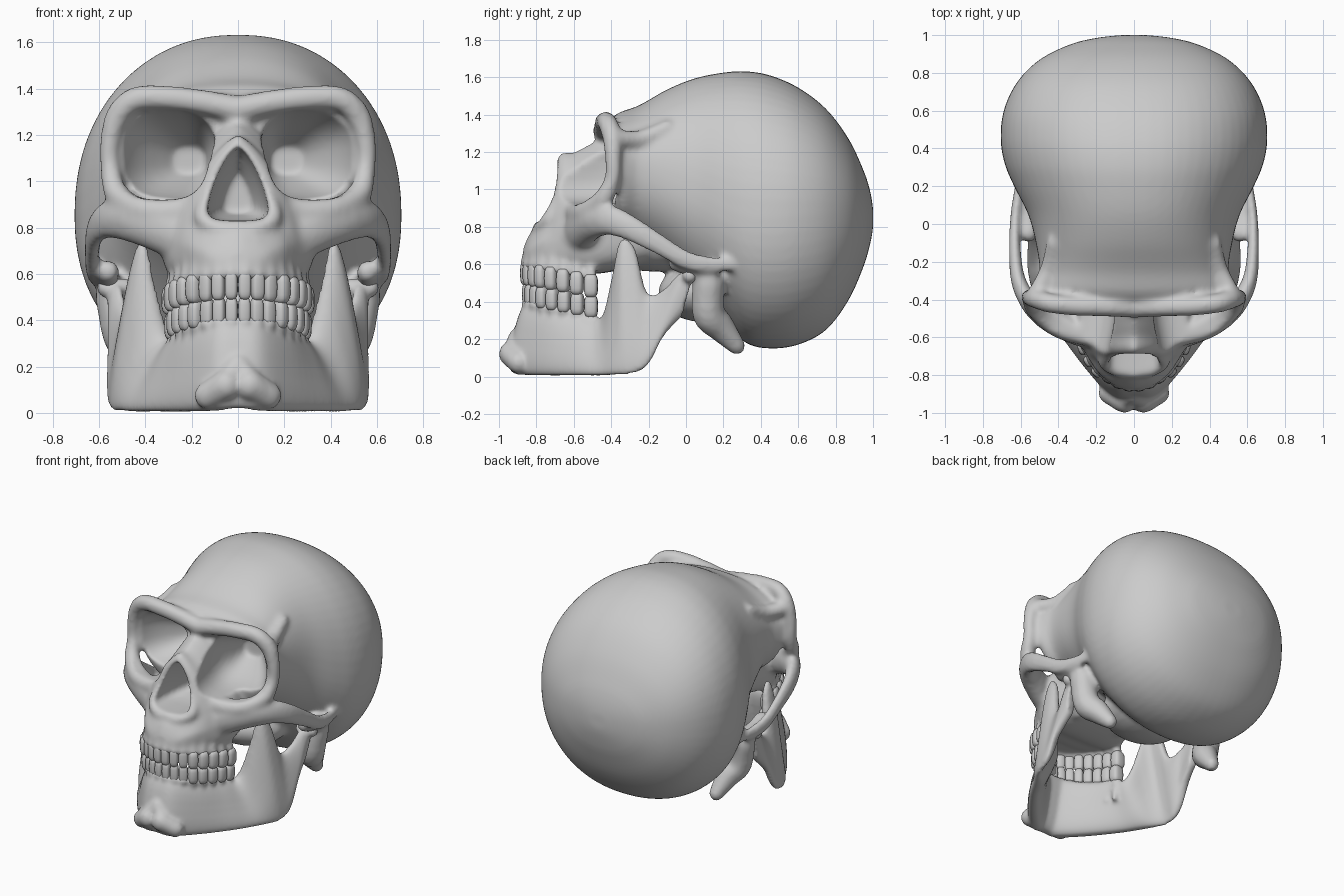
import bpy, bmesh, math
from mathutils import Matrix, Vector

if "Cube" in bpy.data.objects:
    bpy.data.objects.remove(bpy.data.objects["Cube"])


def resample(rows, n):
    """Smooth Catmull-Rom interpolation through rows of numbers."""
    out, m = [], len(rows) - 1
    for k in range(n + 1):
        u = k / n * m
        i = min(int(u), m - 1)
        t = u - i
        quad = [rows[max(i - 1, 0)], rows[i], rows[i + 1], rows[min(i + 2, m)]]
        out.append([0.5 * (2 * b + (c - a) * t + (2 * a - 5 * b + 4 * c - d) * t * t
                           + (3 * b - a - 3 * c + d) * t ** 3) for a, b, c, d in zip(*quad)])
    return out


def spow(v, e):
    return math.copysign(abs(v) ** e, v)


def sphere(u, v):
    """Unit sphere template: vertices and faces."""
    bm = bmesh.new()
    bmesh.ops.create_uvsphere(bm, u_segments=u, v_segments=v, radius=1)
    bm.verts.index_update()
    data = [tuple(w.co) for w in bm.verts], [[w.index for w in f.verts] for f in bm.faces]
    bm.free()
    return data


COARSE, FINE = sphere(10, 7), sphere(18, 12)


def skin(part, rings):
    vs, fs = part
    o, n, m = len(vs), len(rings[0]), len(rings)
    for r in rings:
        vs.extend(tuple(p) for p in r)
    for i in range(m - 1):
        a, b = o + i * n, o + (i + 1) * n
        for j in range(n):
            k = (j + 1) % n
            fs.append((a + j, a + k, b + k, b + j))
    fs.append([o + j for j in range(n)][::-1])
    fs.append([o + (m - 1) * n + j for j in range(n)])


def loft_y(part, rows, p_up, p_low, side=1, n=32, seg=40):
    """Loft along y. Rows: y, centre x, half width, top, bottom, widest z."""
    rings = []
    for y, cx, w, top, bot, mid in resample(rows, n):
        ring = []
        for j in range(seg):
            a = 2 * math.pi * j / seg
            c, s = math.cos(a), math.sin(a)
            e = 2 / (p_up if s >= 0 else p_low)
            h = top - mid if s >= 0 else mid - bot
            ring.append((side * (cx + w * spow(c, e)), y, mid + h * spow(s, e)))
        rings.append(ring)
    skin(part, rings)


def blob(part, pos, radii, shape=COARSE):
    vs, fs = part
    o = len(vs)
    (x, y, z), (a, b, c) = pos, radii
    vs.extend((x + a * p, y + b * q, z + c * r) for p, q, r in shape[0])
    fs.extend([o + i for i in f] for f in shape[1])


def chain(part, rows, n=16, aspect=(1, 1, 1)):
    """Mirrored ridge of bone. Rows: x, y, z, radius."""
    for x, y, z, r in resample(rows, n):
        for s in (1, -1):
            blob(part, (s * x, y, z), [r * k for k in aspect])


def finish(name, part):
    me = bpy.data.meshes.new(name)
    me.from_pydata(part[0], [], part[1])
    bm = bmesh.new()
    bm.from_mesh(me)
    bmesh.ops.recalc_face_normals(bm, faces=bm.faces)
    bm.to_mesh(me)
    bm.free()
    me.polygons.foreach_set("use_smooth", [True] * len(me.polygons))
    ob = bpy.data.objects.new(name, me)
    bpy.context.collection.objects.link(ob)
    return ob


def remesh(ob, size):
    m = ob.modifiers.new("fuse", 'REMESH')
    m.mode = 'VOXEL'
    m.voxel_size = size
    m.use_smooth_shade = True


def soften_and_bake(ob, n):
    m = ob.modifiers.new("soften", 'SMOOTH')
    m.factor = 0.5
    m.iterations = n
    me = bpy.data.meshes.new_from_object(ob.evaluated_get(bpy.context.evaluated_depsgraph_get()))
    ob.modifiers.clear()
    ob.data = me


def arch(a, b, z_front):
    """Tooth places along the dental arch: x, y, z, angle, half width, rank."""
    for i in range(8):
        t = (i + 0.5) / 8 * math.pi / 2
        y = -0.47 - b * math.cos(t)
        dx, dy = a * math.cos(t), b * math.sin(t)
        z = z_front - 0.19 * (y + 0.86)
        for s in (1, -1):
            yield s * a * math.sin(t), y, z, s * math.atan2(dy, dx), 0.096 * math.hypot(dx, dy), i


UPPER = (0.29, 0.39, 0.553)
LOWER = (0.278, 0.38, 0.442)


def roots(part, params, up):
    for x, y, z, ang, hw, i in arch(*params):
        for k in range(5):
            f = k / 4
            q = 1 - 0.07 * f
            blob(part, (x * q, -0.45 + (y + 0.45) * q, z + up * (0.05 + 0.14 * f)),
                 [0.034 - 0.016 * f] * 3)


# Lower jaw: stations of outer bottom point, outer top point, half thickness
half = [
    (0, -.965, .02, 0, -.885, .40, .06), (.11, -.945, .01, .11, -.865, .395, .06),
    (.25, -.80, .005, .23, -.735, .36, .055), (.40, -.61, .005, .30, -.59, .33, .05),
    (.49, -.47, .005, .345, -.47, .32, .05), (.54, -.39, .01, .40, -.41, .53, .042),
    (.565, -.33, .01, .44, -.36, .73, .036), (.575, -.28, .02, .46, -.28, .69, .034),
    (.58, -.23, .04, .50, -.21, .45, .034), (.58, -.17, .11, .53, -.11, .47, .034),
    (.565, -.11, .22, .56, -.02, .555, .036), (.55, -.02, .32, .57, .04, .55, .036)]
stations = resample([(-r[0], r[1], r[2], -r[3]) + r[4:] for r in half[:0:-1]] + half, 110)
part = [], []
rings = []
for k, r in enumerate(stations):
    p, q = stations[max(k - 1, 0)], stations[min(k + 1, len(stations) - 1)]
    out = Vector((q[1] - p[1], p[0] - q[0], 0)).normalized()
    b, t, th = Vector(r[:3]), Vector(r[3:6]), r[6]
    mid, up = (b + t) / 2 - out * th, (t - b) / 2
    angles = [2 * math.pi * j / 28 for j in range(28)]
    rings.append([mid + up * spow(math.sin(a), .7) + out * th * spow(math.cos(a), .7)
                  for a in angles])
skin(part, rings)
# Chin mound and jaw joint
chain(part, [(.05, -.935, .12, .068), (.13, -.895, .075, .06)], 5)
chain(part, [(0, -.90, .21, .05), (.05, -.925, .13, .06)], 5)
chain(part, [(.49, .02, .54, .042), (.57, .02, .54, .042)], 4)
roots(part, LOWER, -1)
jaw = finish("lower_jaw", part)
remesh(jaw, 0.013)
soften_and_bake(jaw, 5)

# Teeth
for name, params, h in (("upper_teeth", UPPER, .064), ("lower_teeth", LOWER, .062)):
    part = [], []
    boxy = [tuple(spow(c, .62) for c in v) for v in FINE[0]]
    for x, y, z, ang, hw, i in arch(*params):
        rot = Matrix.Rotation(ang, 3, 'Z') @ Matrix.Diagonal((hw, .028 if i < 3 else .042, h))
        blob(part, (x, y, z), (1, 1, 1), ([tuple(rot @ Vector(v)) for v in boxy], FINE[1]))
    finish(name, part)

# Braincase
part = [], []
loft_y(part, [
    (-0.42, 0, .40, 1.36, 1.00, 1.20), (-0.36, 0, .53, 1.41, .76, 1.12),
    (-0.25, 0, .50, 1.45, .70, 1.12), (-0.10, 0, .52, 1.535, .60, 1.05),
    (0.05, 0, .56, 1.595, .46, .98), (0.20, 0, .635, 1.625, .30, .90),
    (0.32, 0, .685, 1.632, .18, .86), (0.45, 0, .706, 1.61, .15, .85),
    (0.60, 0, .69, 1.545, .17, .86), (0.75, 0, .62, 1.43, .25, .87),
    (0.87, 0, .50, 1.27, .41, .87), (0.95, 0, .34, 1.10, .59, .86),
    (0.985, 0, .20, .99, .71, .86), (1.0, 0, .07, .90, .79, .85)], 2.2, 2.2, 1, 60, 64)
# Upper jaw and nose
loft_y(part, [
    (-0.15, 0, .26, 1.20, .62, .80), (-0.40, 0, .32, 1.28, .56, .80),
    (-0.52, 0, .33, 1.24, .55, .77), (-0.60, 0, .31, 1.20, .57, .75),
    (-0.68, 0, .26, 1.185, .58, .73), (-0.72, 0, .235, 1.0, .59, .72),
    (-0.78, 0, .195, .85, .595, .71), (-0.84, 0, .13, .755, .605, .68),
    (-0.87, 0, .06, .69, .61, .65)], 1.35, 4)
# Rim of the nose opening
chain(part, [(0, -.655, 1.165, .035), (.07, -.66, 1.05, .038), (.125, -.685, .93, .042),
             (.15, -.735, .84, .04), (.08, -.78, .795, .036), (0, -.785, .795, .036)], 20)
# Ring of bone around each eye socket, including the brow
chain(part, [(0, -.44, 1.31, .06), (.14, -.44, 1.34, .055), (.30, -.435, 1.36, .055),
             (.44, -.42, 1.355, .055), (.52, -.395, 1.28, .055), (.553, -.39, 1.16, .046),
             (.55, -.395, 1.05, .046), (.52, -.45, .94, .055), (.40, -.54, .875, .065),
             (.25, -.59, .875, .06), (.13, -.60, .95, .06), (.08, -.56, 1.08, .045)], 48)
# Cheekbone and arch to the temple
chain(part, [(.26, -.57, .77, .09), (.36, -.54, .81, .085), (.48, -.48, .84, .075),
             (.565, -.40, .835, .062), (.615, -.29, .79, .054), (.63, -.15, .71, .046),
             (.63, 0, .625, .04), (.62, .12, .60, .036), (.60, .25, .60, .03)], 36, (.75, 1, 1.35))
# Temple ridge
chain(part, [(.51, -.36, 1.27, .05), (.45, -.24, 1.27, .05), (.42, -.10, 1.33, .045)], 10)
# Jaw socket and bony bumps behind the ear
chain(part, [(.56, -.05, .61, .05), (.56, .03, .58, .05), (.55, .12, .55, .06)], 7)
chain(part, [(.53, .12, .50, .09), (.50, .12, .34, .09), (.46, .18, .27, .08),
             (.43, .27, .165, .05)], 13)
# Skull base behind the palate
blob(part, (0, -.15, .70), (.26, .35, .14), FINE)
blob(part, (0, .10, .45), (.30, .25, .16), FINE)
chain(part, [(.17, -.36, .62, .06), (.17, -.28, .72, .08)], 5)
roots(part, UPPER, 1)
skull = finish("cranium", part)

# Cutter for eye sockets and nose opening
part = [], []
for s in (1, -1):
    loft_y(part, [
        (-.90, .40, .215, 1.31, .92, 1.10), (-.60, .335, .215, 1.31, .92, 1.10),
        (-.45, .305, .21, 1.31, .92, 1.10), (-.35, .285, .19, 1.28, .935, 1.10),
        (-.25, .26, .145, 1.23, .97, 1.10), (-.12, .21, .07, 1.15, 1.03, 1.09)],
        2.7, 2.7, s, 16, 32)
loft_y(part, [
    (-.95, 0, .135, 1.15, .83, .875), (-.70, 0, .13, 1.15, .83, .875),
    (-.58, 0, .11, 1.12, .835, .88), (-.45, 0, .06, 1.03, .86, .90)], 1.45, 3, 1, 10, 32)
cutter = finish("opening_cutter", part)
cutter.hide_render = True

# Fuse the bone, carve the openings, soften
remesh(skull, 0.016)
cut = skull.modifiers.new("openings", 'BOOLEAN')
cut.operation = 'DIFFERENCE'
solvers = cut.bl_rna.properties['solver'].enum_items.keys()
cut.solver = 'FLOAT' if 'FLOAT' in solvers else 'FAST'
cut.object = cutter
remesh(skull, 0.014)
soften_and_bake(skull, 5)
bpy.data.objects.remove(cutter)
